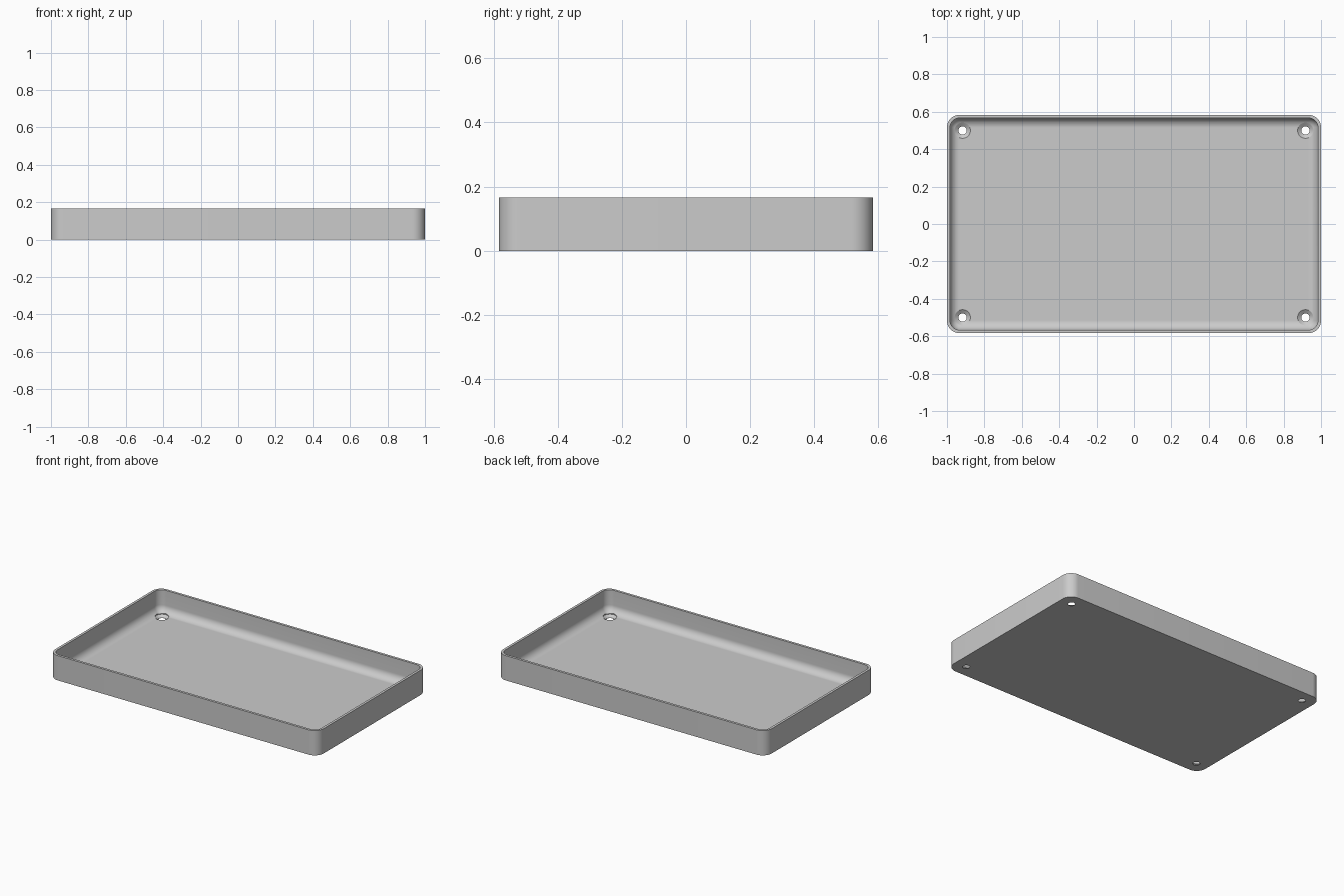
import bpy, bmesh
from math import sin, cos, pi

cube = bpy.data.objects.get("Cube")
if cube:
    bpy.data.objects.remove(cube, do_unlink=True)

HALF_X, HALF_Y, HEIGHT = 1.0, 0.5833, 0.1667
WALL, CORNER = 0.0167, 0.0667
FILLET = CORNER - WALL
HOLE_X, HOLE_Y = 0.9167, 0.5

grey = bpy.data.materials.new("light grey")
grey.use_nodes = True
colour = (0.6, 0.6, 0.6, 1)
grey.diffuse_color = colour
grey.node_tree.nodes["Principled BSDF"].inputs["Base Color"].default_value = colour


def rounded_ring(bm, inset, z, steps=12):
    """Rounded rectangle; the corner radius shrinks with the inset."""
    radius = max(CORNER - inset, 0)
    verts = []
    for quarter, (sx, sy) in enumerate([(1, 1), (-1, 1), (-1, -1), (1, -1)]):
        for i in range(steps + 1):
            a = (quarter + i / steps) * pi / 2
            verts.append(bm.verts.new((sx * (HALF_X - CORNER) + radius * cos(a),
                                       sy * (HALF_Y - CORNER) + radius * sin(a), z)))
    return verts


def circle_ring(bm, x, y, radius, z, sides=40):
    return [bm.verts.new((x + radius * cos(2 * pi * i / sides),
                          y + radius * sin(2 * pi * i / sides), z)) for i in range(sides)]


def loft(bm, rings):
    """Join rings in order and cap both ends."""
    for low, high in zip(rings, rings[1:]):
        for i in range(len(low)):
            j = (i + 1) % len(low)
            bm.faces.new((low[i], low[j], high[j], high[i]))
    bm.faces.new(rings[0][::-1])
    bm.faces.new(rings[-1])


def make_object(name, bm):
    bmesh.ops.remove_doubles(bm, verts=bm.verts[:], dist=0.00001)
    bmesh.ops.recalc_face_normals(bm, faces=bm.faces[:])
    mesh = bpy.data.meshes.new(name)
    bm.to_mesh(mesh)
    bm.free()
    mesh.materials.append(grey)
    obj = bpy.data.objects.new(name, mesh)
    bpy.context.collection.objects.link(obj)
    return obj


# Tray shell: outer wall, rim, inner wall, then the fillet down to the floor
bm = bmesh.new()
rings = [rounded_ring(bm, 0, 0), rounded_ring(bm, 0, HEIGHT), rounded_ring(bm, WALL, HEIGHT)]
for i in range(13):
    a = i / 12 * pi / 2
    rings.append(rounded_ring(bm, WALL + FILLET * (1 - cos(a)), WALL + FILLET * (1 - sin(a))))
loft(bm, rings)
tray = make_object("tray", bm)

# Countersunk screw holes in the four corners
bm = bmesh.new()
for sx in (-1, 1):
    for sy in (-1, 1):
        profile = [(0.022, -0.05), (0.022, 0.002), (0.042, WALL), (0.042, 0.1)]
        loft(bm, [circle_ring(bm, sx * HOLE_X, sy * HOLE_Y, r, z) for r, z in profile])
cutter = make_object("screw_hole_cutter", bm)
cutter.hide_render = True

cut = tray.modifiers.new("screw holes", "BOOLEAN")
cut.operation = "DIFFERENCE"
cut.solver = "EXACT"
cut.object = cutter
bpy.ops.object.select_all(action="DESELECT")
bpy.context.view_layer.objects.active = tray
tray.select_set(True)
bpy.ops.object.modifier_apply(modifier=cut.name)
bpy.data.objects.remove(cutter, do_unlink=True)
bpy.ops.object.shade_smooth_by_angle(angle=0.5)
